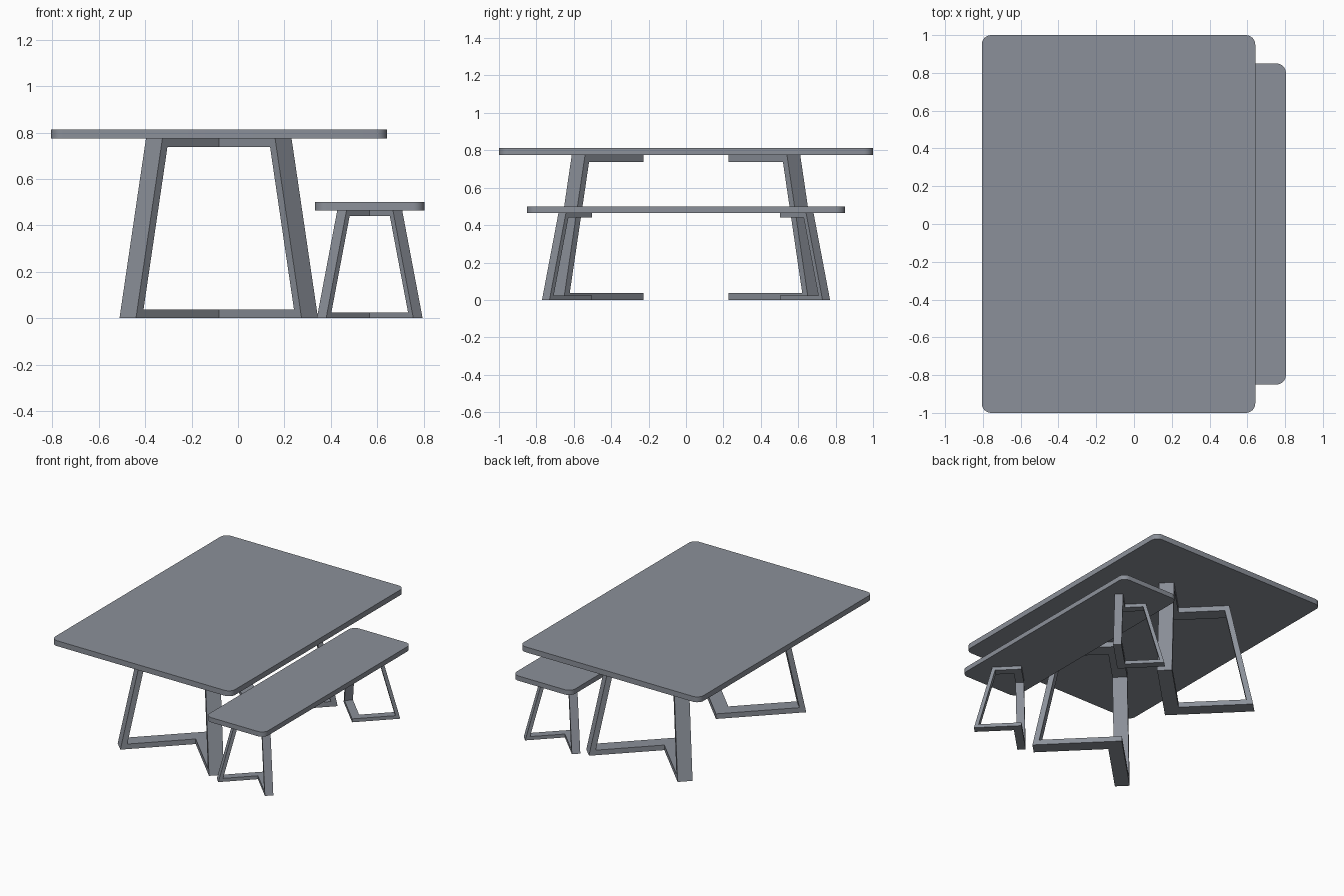
import bpy, bmesh
from math import sin, cos, pi

if "Cube" in bpy.data.objects:
    bpy.data.objects.remove(bpy.data.objects["Cube"])

# Slate grey finish
slate = bpy.data.materials.new("slate_grey")
slate.diffuse_color = (0.26, 0.28, 0.32, 1)
slate.use_nodes = True
slate.node_tree.nodes["Principled BSDF"].inputs["Base Color"].default_value = slate.diffuse_color


def make_object(name, bm, x):
    bmesh.ops.recalc_face_normals(bm, faces=bm.faces)
    mesh = bpy.data.meshes.new(name)
    bm.to_mesh(mesh)
    bm.free()
    mesh.materials.append(slate)
    ob = bpy.data.objects.new(name, mesh)
    ob.location.x = x
    bpy.context.collection.objects.link(ob)
    return ob


def slab(name, x, half_x, half_y, z0, z1, r=0.05, steps=8):
    """Flat board with rounded plan corners."""
    bm = bmesh.new()
    ring = []
    for q, (sx, sy) in enumerate([(1, 1), (-1, 1), (-1, -1), (1, -1)]):
        for i in range(steps + 1):
            a = (q + i / steps) * pi / 2
            ring.append(bm.verts.new((sx * (half_x - r) + r * cos(a),
                                      sy * (half_y - r) + r * sin(a), z0)))
    base = bm.faces.new(ring)
    ext = bmesh.ops.extrude_face_region(bm, geom=[base], use_keep_orig=True)
    top = [g for g in ext["geom"] if isinstance(g, bmesh.types.BMVert)]
    bmesh.ops.translate(bm, verts=top, vec=(0, 0, z1 - z0))
    ob = make_object(name, bm, x)
    bpy.context.view_layer.objects.active = ob
    ob.select_set(True)
    bpy.ops.object.shade_smooth_by_angle()
    ob.select_set(False)
    return ob


def v_legs(name, x, apex, reach_low, reach_high, height, bar, post, e):
    """One arm of a V-plan leg frame, mirrored to both arms and both ends.
    e is the plan offset of the 45 degree end face."""
    def reach(z):
        return reach_low + (reach_high - reach_low) * z / height

    outer = [(0, 0), (reach_low, 0), (reach_high, height), (0, height)]
    inner = [(0, bar), (reach(bar) - post, bar),
             (reach(height - bar) - post, height - bar), (0, height - bar)]
    bm = bmesh.new()

    def side(points, front):
        verts = []
        for u, z in points:
            if front and u > 0:
                u -= e
            y = -(apex + u + (2 * e if front else 0))
            verts.append(bm.verts.new((u, y, z)))
        return verts

    back_out, back_in = side(outer, False), side(inner, False)
    front_out, front_in = side(outer, True), side(inner, True)
    for a, b in [(back_out, back_in), (back_in, front_in),
                 (front_in, front_out), (front_out, back_out)]:
        for i in range(3):
            bm.faces.new((a[i], a[i + 1], b[i + 1], b[i]))
    ob = make_object(name, bm, x)
    mod = ob.modifiers.new("mirror", 'MIRROR')
    mod.use_axis = (True, True, False)
    return ob


# Table
slab("table_top", -0.082, 0.724, 1.0, 0.774, 0.813)
v_legs("table_legs", -0.083, 0.226, 0.428, 0.314, 0.774, 0.037, 0.027, 0.071)

# Bench
slab("bench_seat", 0.568, 0.236, 0.85, 0.465, 0.5)
v_legs("bench_legs", 0.568, 0.502, 0.228, 0.14, 0.465, 0.025, 0.018, 0.04)
